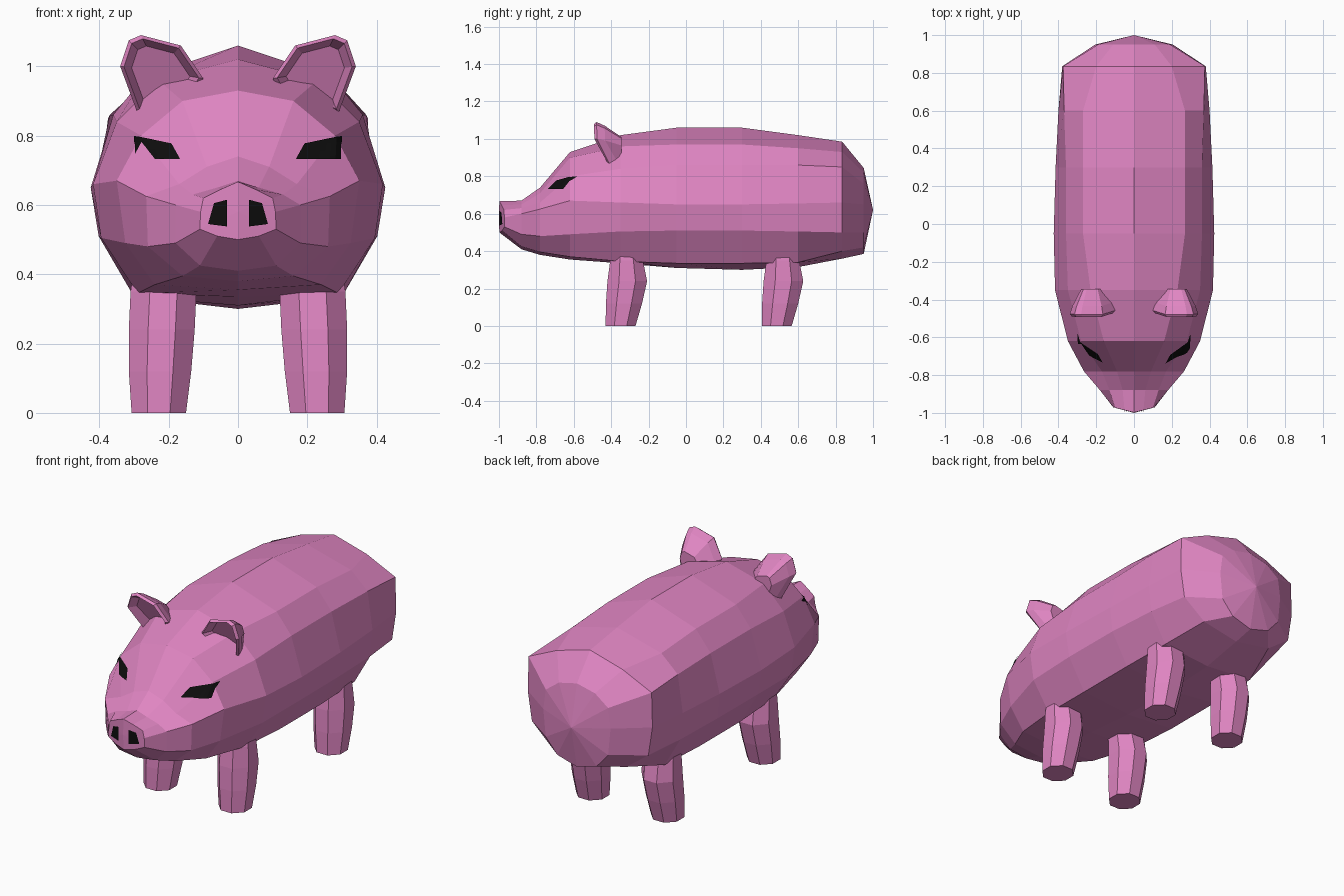
import bpy, bmesh, math
from mathutils import Vector
from mathutils.bvhtree import BVHTree

if "Cube" in bpy.data.objects:
    bpy.data.objects.remove(bpy.data.objects["Cube"])


def material(name, rgb):
    m = bpy.data.materials.new(name)
    m.diffuse_color = (*rgb, 1)
    m.use_nodes = True
    m.node_tree.nodes["Principled BSDF"].inputs["Base Color"].default_value = m.diffuse_color
    return m


pink = material("pink skin", (0.74, 0.235, 0.54))
black = material("black", (0.004, 0.004, 0.004))


def finish(name, bm, mat, recalc=True):
    if recalc:
        bmesh.ops.recalc_face_normals(bm, faces=bm.faces)
    me = bpy.data.meshes.new(name)
    bm.to_mesh(me)
    me.materials.append(mat)
    ob = bpy.data.objects.new(name, me)
    bpy.context.collection.objects.link(ob)
    return ob


def loft(bm, rings):
    """Skin a list of closed point loops; returns the vertex loops."""
    loops = [[bm.verts.new(p) for p in r] for r in rings]
    for a, b in zip(loops, loops[1:]):
        n = len(a)
        for i in range(n):
            bm.faces.new((a[i], a[(i + 1) % n], b[(i + 1) % n], b[i]))
    return loops


# Body stations: y, half widths of the five side points, heights top to belly
stations = [
    (-0.998, (.05, .10, .108, .11, .06), (.667, .645, .62, .58, .53, .51, .50)),
    (-0.88, (.06, .13, .18, .18, .11), (.67, .65, .63, .60, .49, .425, .41)),
    (-0.78, (.09, .17, .265, .26, .16), (.74, .71, .66, .625, .48, .395, .38)),
    (-0.62, (.16, .28, .35, .325, .24), (.93, .90, .80, .67, .49, .37, .355)),
    (-0.35, (.23, .35, .418, .395, .29), (1.02, .96, .84, .66, .505, .345, .335)),
    (-0.05, (.27, .36, .425, .402, .30), (1.06, .97, .86, .65, .51, .335, .31)),
    (0.30, (.27, .36, .415, .40, .30), (1.06, .97, .86, .65, .51, .335, .30)),
    (0.60, (.27, .37, .40, .385, .29), (1.02, .95, .86, .655, .505, .34, .315)),
    (0.835, (.20, .375, .38, .355, .22), (.985, .93, .85, .66, .50, .40, .36)),
    (0.95, (.11, .19, .205, .19, .12), (.845, .82, .76, .65, .50, .42, .385)),
]
rings = []
for k, (y, xs, zs) in enumerate(stations):
    half = list(zip((0, *xs, 0), zs))
    full = half + [(-x, z) for x, z in half[-2:0:-1]]
    bend = 0.25 if k == 0 else 0          # snout face is slightly wedge shaped
    rings.append([(x, y + bend * abs(x), z) for x, z in full])

bm = bmesh.new()
loops = loft(bm, rings)
for loop, tip in ((loops[0], (0, -1.0, .58)), (loops[-1], (0, 1.0, .62))):
    c = bm.verts.new(tip)
    for i in range(len(loop)):
        bm.faces.new((loop[i], loop[(i + 1) % len(loop)], c))
body = finish("body", bm, pink)
surface = BVHTree.FromPolygons([v.co for v in body.data.vertices],
                               [p.vertices[:] for p in body.data.polygons])


# Eyes and nostrils: thin patches laid on the body from the front
def patch(name, corners, side, n=8):
    a, b, c, d = [Vector(p) for p in corners]
    bm = bmesh.new()
    grid = []
    for j in range(n + 1):
        row = []
        for i in range(n + 1):
            u, v = i / n, j / n
            p = a.lerp(b, u).lerp(d.lerp(c, u), v)
            hit = surface.ray_cast(Vector((p.x * side, -2, p.y)), Vector((0, 1, 0)))
            row.append(bm.verts.new(hit[0] + hit[1] * 0.005 * (-1 if hit[1].y > 0 else 1)))
        grid.append(row)
    for j in range(n):
        for i in range(n):
            f = [grid[j][i], grid[j][i + 1], grid[j + 1][i + 1], grid[j + 1][i]]
            bm.faces.new(f if side > 0 else f[::-1])
    finish(name, bm, black, recalc=False)


# Ears: cupped rim facing forward, tapering to a stub behind
rim = [(.34, 1.0), (.315, 1.075), (.28, 1.09), (.165, 1.06), (.10, .965),
       (.12, .93), (.29, .865)]


def ear(name, side):
    def ring(t, cx, cz, yfun):
        return [(side * (x + (cx - x) * t), yfun(z), z + (cz - z) * t) for x, z in rim]
    def front(z):
        return max(-0.49, -0.42 - 0.5 * (z - 0.865))
    bm = bmesh.new()
    loops = loft(bm, [ring(.3, .23, .985, lambda z: front(z) + .045),
                      ring(.1, .23, .985, lambda z: front(z) - .002),
                      ring(0, 0, 0, lambda z: front(z) + .012),
                      ring(.12, .22, .93, lambda z: front(z) + .055),
                      ring(.5, .22, .93, lambda z: -.345)])
    bm.faces.new(loops[0])
    bm.faces.new(loops[-1])
    finish(name, bm, pink)


# Legs: eight-sided columns bulging inward and back towards the top
# rows: z, inner x, outer x, front y, back y (relative to leg origin)
leg_rows = [(0, .15, .307, -.01, .15), (.12, .135, .315, -.008, .185),
            (.24, .125, .315, 0, .212), (.35, .12, .31, .015, .19),
            (.42, .13, .30, .03, .17)]


def leg(name, side, y0):
    k = 1 / math.cos(math.pi / 8)
    rings = []
    for z, xa, xb, ya, yb in leg_rows:
        rings.append([(side * ((xa + xb) / 2 + k * (xb - xa) / 2 * math.cos(t)),
                       y0 + (ya + yb) / 2 + k * (yb - ya) / 2 * math.sin(t), z)
                      for t in [(i + .5) * math.pi / 4 for i in range(8)]])
    bm = bmesh.new()
    loops = loft(bm, rings)
    bm.faces.new(loops[0])
    bm.faces.new(loops[-1])
    finish(name, bm, pink)


for side, label in ((-1, "right"), (1, "left")):
    patch(label + "_eye", [(.165, .73), (.295, .73), (.295, .797), (.19, .775)], side)
    patch(label + "_nostril", [(.03, .538), (.085, .545), (.068, .605), (.03, .615)], side)
    ear(label + "_ear", side)
    leg(label + "_front_leg", side, -.42)
    leg(label + "_back_leg", side, .415)
